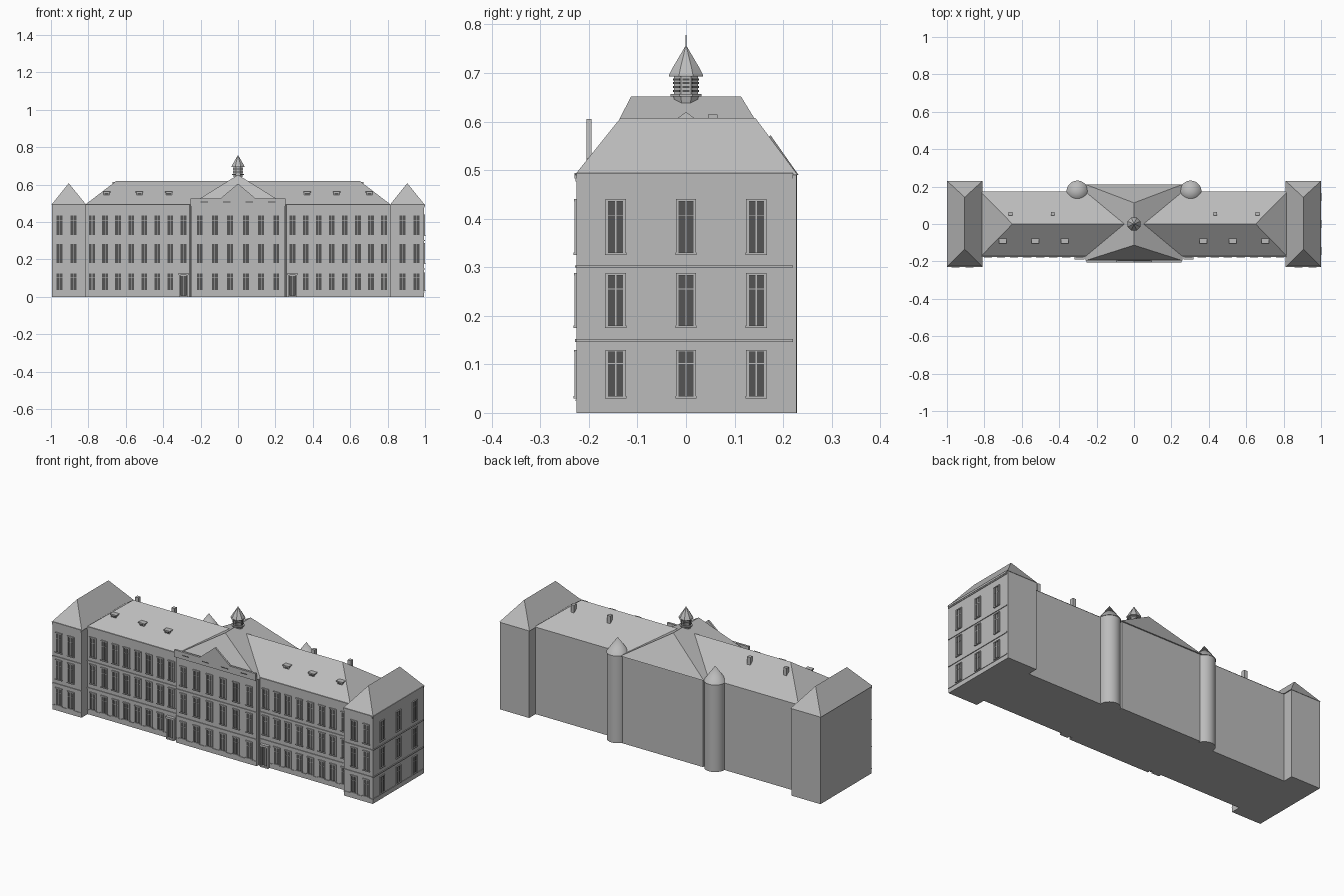
import bpy, bmesh, math
from mathutils import Matrix, Vector

cube = bpy.data.objects.get("Cube")
if cube:
    bpy.data.objects.remove(cube, do_unlink=True)


def material(name, level):
    m = bpy.data.materials.new(name)
    m.use_nodes = True
    colour = (level, level, level, 1)
    m.diffuse_color = colour
    m.node_tree.nodes["Principled BSDF"].inputs["Base Color"].default_value = colour
    return m


STONE = material("pale grey stone", 0.5)
GLASS = material("dark grey glass", 0.09)


def finish(name, bm, mat=STONE, smooth=False):
    bmesh.ops.recalc_face_normals(bm, faces=bm.faces)
    mesh = bpy.data.meshes.new(name)
    bm.to_mesh(mesh)
    bm.free()
    mesh.materials.append(mat)
    ob = bpy.data.objects.new(name, mesh)
    bpy.context.collection.objects.link(ob)
    if smooth:
        bpy.ops.object.select_all(action='DESELECT')
        ob.select_set(True)
        bpy.context.view_layer.objects.active = ob
        bpy.ops.object.shade_smooth_by_angle(angle=math.radians(35))
    return ob


def add_box(bm, x0, x1, y0, y1, z0, z1):
    size = Matrix.Diagonal((x1 - x0, y1 - y0, z1 - z0, 1))
    centre = Vector((x0 + x1, y0 + y1, z0 + z1)) / 2
    bmesh.ops.create_cube(bm, size=1, matrix=Matrix.Translation(centre) @ size)


def box(name, *bounds):
    bm = bmesh.new()
    add_box(bm, *bounds)
    return finish(name, bm)


def hull(name, points):
    bm = bmesh.new()
    verts = [bm.verts.new(p) for p in points]
    bmesh.ops.convex_hull(bm, input=verts)
    bmesh.ops.dissolve_limit(bm, angle_limit=0.01, verts=bm.verts, edges=bm.edges)
    return finish(name, bm)


def hip_roof(name, x0, x1, y0, y1, z, ridge):
    hull(name, [(x, y, z) for x in (x0, x1) for y in (y0, y1)] + ridge)


def add_cone(bm, x, y, z0, z1, r0, r1, sides):
    bmesh.ops.create_cone(bm, cap_ends=True, segments=sides, radius1=r0, radius2=r1,
                          depth=z1 - z0, matrix=Matrix.Translation((x, y, (z0 + z1) / 2))
                          @ Matrix.Rotation(math.pi / sides, 4, 'Z'))


# A facade gives a wall plane; boxes are placed by run along it, depth out and height
def on_front(y):
    return lambda bm, u0, u1, d0, d1, z0, z1: add_box(bm, u0, u1, y - d1, y - d0, z0, z1)


def on_right(x):
    return lambda bm, u0, u1, d0, d1, z0, z1: add_box(bm, x + d0, x + d1, u0, u1, z0, z1)


EAVE = 0.49
MAIN_Y, MID_Y, WING_Y = -0.171, -0.192, -0.225
WING_IN, WING_OUT = 0.815, 0.995

# Main walls
box("main_body", -WING_IN, WING_IN, MAIN_Y, 0.171, 0, EAVE)
box("central_body", -0.25, 0.25, MID_Y, 0.205, 0, EAVE)
for side, s in (("left", 1), ("right", -1)):
    a, b = sorted((s * WING_IN, s * WING_OUT))
    box(side + "_wing", a, b, WING_Y, 0.228, 0, EAVE)
    hip_roof(side + "_wing_roof", a - 0.004, b + 0.005, WING_Y - 0.004, 0.23, EAVE,
             [(s * 0.905, -0.135, 0.607), (s * 0.905, 0.143, 0.607)])

# Main roofs
hip_roof("main_roof", -WING_IN - 0.005, WING_IN + 0.005, MAIN_Y - 0.003, 0.173, EAVE,
         [(-0.65, 0, 0.62), (0.65, 0, 0.62)])
hip_roof("central_roof", -0.26, 0.26, MID_Y - 0.004, 0.212, EAVE,
         [(0, -0.113, 0.652), (0, 0.113, 0.652)])

# Windows: dark panes, stone surrounds, bars and sills
FLOORS = ((0.035, 0.127), (0.18, 0.285), (0.33, 0.437))
panes, trim = bmesh.new(), bmesh.new()


def window(put, u, z0, z1, w=0.036):
    h = w / 2
    bar = z0 + (z1 - z0) * 0.72
    put(panes, u - h, u + h, 0, 0.002, z0, z1)
    for e in (-h, h):
        put(trim, u + e - 0.0025, u + e + 0.0025, 0, 0.005, z0, z1)
    put(trim, u - h - 0.003, u + h + 0.003, 0, 0.006, z1 - 0.002, z1 + 0.003)
    put(trim, u - h - 0.004, u + h + 0.004, 0, 0.007, z0 - 0.005, z0)
    put(trim, u - 0.0015, u + 0.0015, 0, 0.003, z0, z1)
    put(trim, u - h, u + h, 0, 0.003, bar - 0.001, bar + 0.001)


main_front, mid_front = on_front(MAIN_Y), on_front(MID_Y)
wing_front, wing_side = on_front(WING_Y), on_right(WING_OUT)

for floor, (z0, z1) in enumerate(FLOORS):
    for s in (-1, 1):
        for i in range(8):
            if floor or i:
                window(main_front, s * (0.292 + i * 0.0698), z0, z1)
        for i in range(3):
            window(mid_front, s * (0.042 + i * 0.0815), z0, z1)
        for u in (0.88, 0.955):
            window(wing_front, s * u, z0, z1)
    for u in (-0.145, 0, 0.145):
        window(wing_side, u, z0, z1)

# Doorways with projecting surrounds
doors = bmesh.new()
for s in (-1, 1):
    u = s * 0.292
    main_front(panes, u - 0.016, u + 0.016, 0, 0.004, 0.008, 0.112)
    for e in (-0.02, 0.02):
        main_front(doors, u + e - 0.004, u + e + 0.004, 0, 0.014, 0, 0.115)
    main_front(doors, u - 0.027, u + 0.027, 0, 0.018, 0.115, 0.127)
    main_front(doors, u - 0.024, u + 0.024, 0, 0.016, 0, 0.008)
    main_front(doors, u - 0.0015, u + 0.0015, 0, 0.006, 0.008, 0.112)
finish("door_surrounds", doors)
finish("window_panes", panes, GLASS)
finish("window_trim", trim)

# Plinth, floor bands and cornice
bands = bmesh.new()
runs = [(main_front, -WING_IN, WING_IN), (mid_front, -0.25, 0.25),
        (wing_front, WING_IN, WING_OUT), (wing_front, -WING_OUT, -WING_IN),
        (wing_side, WING_Y, 0.22)]
for put, u0, u1 in runs:
    for z0, z1, d in ((0.024, 0.028, 0.003), (0.146, 0.152, 0.004), (0.299, 0.304, 0.004),
                      (0.477, 0.483, 0.003), (0.483, 0.494, 0.005)):
        put(bands, u0, u1, 0, d, z0, z1)
finish("bands_and_cornice", bands)

# Downpipes beside the central block
pipes = bmesh.new()
for s in (-1, 1):
    add_cone(pipes, s * 0.256, MAIN_Y - 0.006, 0, EAVE, 0.004, 0.004, 8)
finish("downpipes", pipes)

# Parapet and pediment over the centre
box("front_parapet", -0.253, 0.253, -0.205, -0.193, EAVE - 0.005, 0.525)
hull("pediment", [(x, y, z) for y in (-0.205, -0.195)
                  for x, z in ((-0.1, 0.52), (0.1, 0.52), (0, 0.605))])
slots = bmesh.new()
for u in (-0.18, -0.06, 0.06, 0.18):
    add_box(slots, u - 0.02, u + 0.02, -0.207, -0.204, 0.504, 0.508)
finish("parapet_slots", slots, GLASS)

# Round stair turrets at the back
turrets = bmesh.new()
for s in (-1, 1):
    add_cone(turrets, s * 0.303, 0.174, 0, EAVE, 0.055, 0.055, 32)
    add_cone(turrets, s * 0.303, 0.174, EAVE, 0.572, 0.058, 0, 32)
finish("stair_turrets", turrets, smooth=True)

# Front dormers and rear chimneys
dormers, dormer_glass, chimneys = bmesh.new(), bmesh.new(), bmesh.new()
for s in (-1, 1):
    for u in (0.37, 0.527, 0.703):
        x = s * u
        add_box(dormers, x - 0.016, x + 0.016, -0.1, -0.07, 0.54, 0.558)
        add_box(dormers, x - 0.02, x + 0.02, -0.105, -0.068, 0.558, 0.563)
        add_box(dormer_glass, x - 0.011, x + 0.011, -0.102, -0.099, 0.547, 0.556)
    for u in (0.435, 0.66):
        add_box(chimneys, s * u - 0.01, s * u + 0.01, 0.045, 0.065, 0.56, 0.614)
finish("dormers", dormers)
finish("dormer_windows", dormer_glass, GLASS)
finish("chimneys", chimneys)

# Octagonal cupola with louvres, cap and spire
cupola, louvres = bmesh.new(), bmesh.new()
for z0, z1, r0, r1 in ((0.638, 0.652, 0.024, 0.028), (0.652, 0.657, 0.035, 0.035),
                       (0.657, 0.693, 0.027, 0.027), (0.693, 0.697, 0.038, 0.038),
                       (0.697, 0.712, 0.037, 0.029), (0.712, 0.756, 0.029, 0.001)):
    add_cone(cupola, 0, 0, z0, z1, r0, r1, 8)
add_cone(cupola, 0, 0, 0.75, 0.778, 0.0012, 0.0008, 6)
for i in range(8):
    turn = Matrix.Rotation(i * math.pi / 4, 4, 'Z')
    for j in range(4):
        bmesh.ops.create_cube(louvres, size=1, matrix=turn @ Matrix.Translation(
            (0.025, 0, 0.663 + j * 0.008)) @ Matrix.Diagonal((0.003, 0.014, 0.004, 1)))
finish("cupola", cupola)
finish("cupola_louvres", louvres, GLASS)
